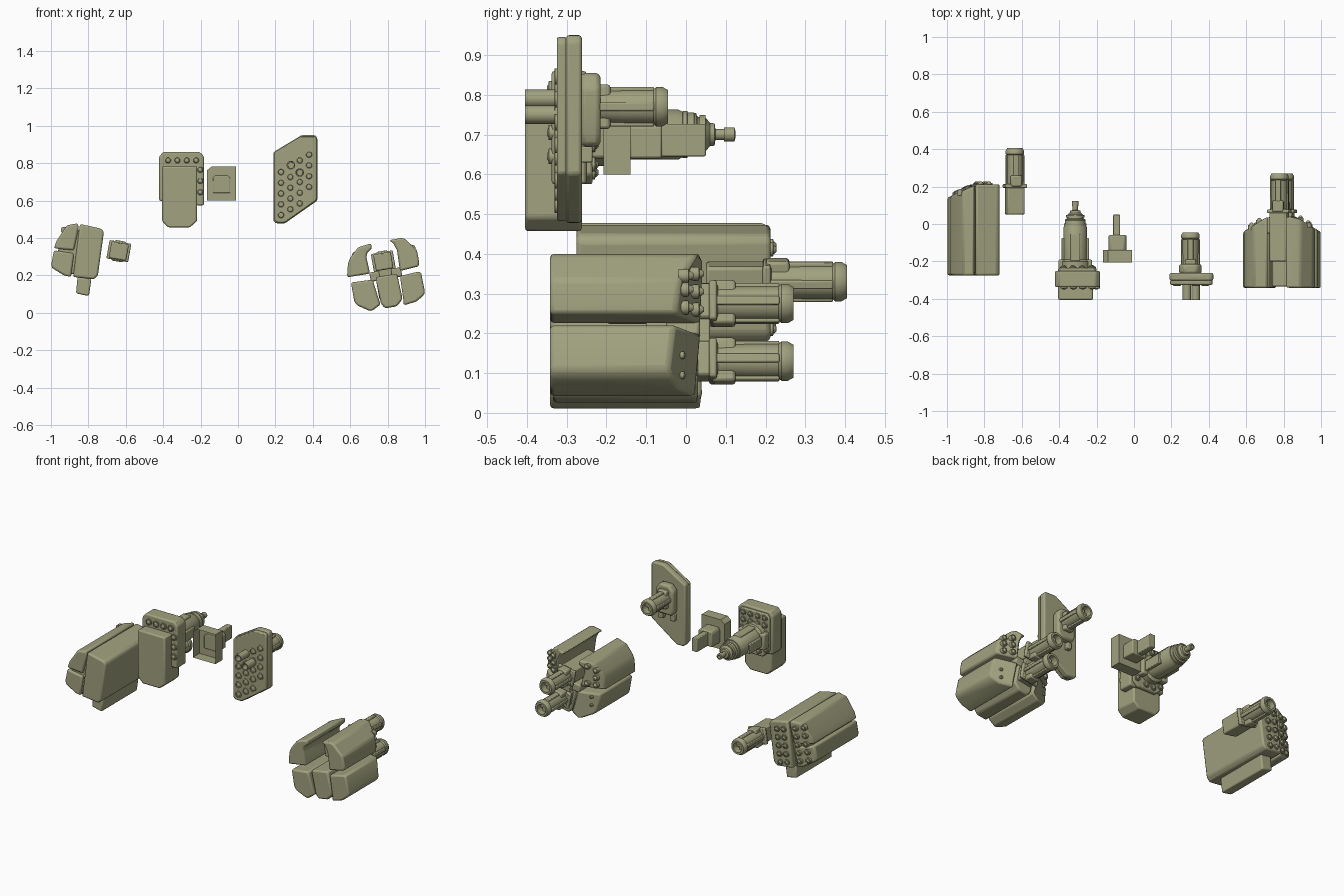
import bpy, bmesh, math

if "Cube" in bpy.data.objects:
    bpy.data.objects.remove(bpy.data.objects["Cube"])

olive = bpy.data.materials.new("olive_drab")
olive.diffuse_color = (0.36, 0.36, 0.215, 1)
olive.use_nodes = True
olive.node_tree.nodes["Principled BSDF"].inputs["Base Color"].default_value = olive.diffuse_color


def finish(name, bm, bevel=0.0, segments=2):
    bmesh.ops.recalc_face_normals(bm, faces=bm.faces[:])
    me = bpy.data.meshes.new(name)
    bm.to_mesh(me)
    bm.free()
    me.materials.append(olive)
    ob = bpy.data.objects.new(name, me)
    bpy.context.collection.objects.link(ob)
    bpy.ops.object.select_all(action='DESELECT')
    ob.select_set(True)
    bpy.context.view_layer.objects.active = ob
    if bevel:
        m = ob.modifiers.new("edge_bevel", 'BEVEL')
        m.width, m.segments, m.limit_method = bevel, segments, 'ANGLE'
        m.angle_limit = math.radians(25)
    bpy.ops.object.shade_smooth_by_angle(angle=math.radians(32))
    return ob


def prism(name, pts, y0, y1, bevel=0.006, open_front=False):
    """Extrude an xz outline along y; y1 may be a function of x."""
    bm = bmesh.new()
    back = y1 if callable(y1) else (lambda x: y1)
    a = [bm.verts.new((x, y0, z)) for x, z in pts]
    b = [bm.verts.new((x, back(x), z)) for x, z in pts]
    if not open_front:
        bm.faces.new(a)
    bm.faces.new(b)
    n = len(pts)
    for i in range(n):
        j = (i + 1) % n
        bm.faces.new((a[i], a[j], b[j], b[i]))
    return finish(name, bm, bevel)


def box(name, cx, cz, w, h, y0, y1, tilt=0, bevel=0.004):
    c, s = math.cos(math.radians(tilt)), math.sin(math.radians(tilt))
    corners = [(-w / 2, -h / 2), (w / 2, -h / 2), (w / 2, h / 2), (-w / 2, h / 2)]
    return prism(name, [(cx + u * c - v * s, cz + u * s + v * c) for u, v in corners], y0, y1, bevel)


def spin(bm, cx, cz, profile, n):
    """Revolve (radius, y) pairs about an axis along y."""
    rings = []
    for r, y in profile:
        rings.append([bm.verts.new((cx + r * math.cos(2 * math.pi * (i + .5) / n), y,
                                    cz + r * math.sin(2 * math.pi * (i + .5) / n))) for i in range(n)])
    for p, q in zip(rings, rings[1:]):
        for i in range(n):
            j = (i + 1) % n
            bm.faces.new((p[i], p[j], q[j], q[i]))
    bm.faces.new(rings[0])
    bm.faces.new(rings[-1])


def lathe(name, cx, cz, profile, n=20):
    bm = bmesh.new()
    spin(bm, cx, cz, profile, n)
    return finish(name, bm)


def rockets(name, spots, direction, r=0.02, height=0.014):
    """Round rocket tips with a rim, at (x, y, z) spots."""
    bm = bmesh.new()
    prof = [(r, -.02), (r, .005), (r * .75, .006), (r * .72, 0), (r * .62, height * .6), (r * .3, height)]
    for x, y, z in spots:
        spin(bm, x, z, [(q, y + direction * h) for q, h in prof], 12)
    return finish(name, bm)


def barrel(name, cx, cz, y0, end, tilt):
    """Cannon barrel with hollow muzzle, receiver, collar and fins."""
    lathe(name + "_tube", cx, cz, [(.04, y0), (.044, end - .1), (.044, end - .037), (.05, end - .03),
                                   (.05, end - .014), (.042, end), (.03, end), (.028, end - .06)], 20)
    box(name + "_receiver", cx, cz, .094, .09, y0, end - .19, tilt, .008)
    box(name + "_collar", cx, cz, .118, .1, end - .212, end - .192, tilt, .006)
    box(name + "_top_rail", cx, cz, .03, .1, end - .2, end - .035, tilt)
    box(name + "_side_rail", cx, cz, .1, .022, end - .2, end - .035, tilt)
    box(name + "_fin", cx, cz, .06, .112, end - .205, end - .145, tilt, .008)


# Left rocket pod
left_back = lambda x: .212 - .45 * max(0, -.84 - x)
prism("left_pod_upper", [(-.984, .345), (-.97, .385), (-.914, .468), (-.856, .479), (-.852, .455), (-.877, .334)],
      -.275, left_back, .01)
prism("left_pod_lower", [(-.984, .334), (-.877, .318), (-.893, .192), (-.93, .2), (-.995, .24), (-.998, .26)],
      -.275, left_back, .01)
prism("left_pod_main", [(-.845, .475), (-.73, .45), (-.717, .432), (-.749, .2), (-.77, .179), (-.882, .192)],
      -.275, .212, .01)
prism("left_pod_core", [(-.96, .345), (-.89, .45), (-.76, .43), (-.79, .2), (-.9, .21), (-.97, .25)],
      -.262, lambda x: left_back(x) - .01)
prism("left_pod_keel", [(-.858, .19), (-.784, .18), (-.797, .09), (-.866, .104)], -.2, .15, .008)
spots = []
for row in range(5):
    z = .425 - row * .05
    for u in (-.085, -.04, .025, .07):
        x = -.845 + u - row * .006
        spots.append((x, left_back(x) + .002, z - u * .2))
rockets("left_pod_rockets", spots, 1, .018)

# Left side cannon
barrel("left_cannon", -.637, .33, .05, .405, -10)

# Centre-left turret: shield, rocket plate and stepped cannon
prism("turret_shield", [(-.406, .783), (-.219, .783), (-.219, .491), (-.257, .457), (-.374, .457), (-.406, .491)],
      -.405, -.262, .008)
prism("turret_plate", [(-.422, .6), (-.422, .835), (-.4, .86), (-.205, .86), (-.182, .837), (-.182, .575), (-.215, .575)],
      -.338, -.25, .008)
prism("turret_plate_back", [(-.405, .62), (-.405, .825), (-.385, .845), (-.215, .845), (-.2, .825), (-.2, .6), (-.23, .575), (-.36, .575)],
      -.26, -.235, .006)
rockets("turret_front_rockets", [(-.374 + i * .05, -.34, .815) for i in range(4)]
        + [(-.202, -.34, .765 - i * .06) for i in range(3)], -1, .02, .01)
rockets("turret_back_rockets", [(-.376 + i * .049, -.234, z) for i in range(4) for z in (.82, .775)]
        + [(x, -.234, .725 - i * .05) for i in range(3) for x in (-.385, -.222)]
        + [(-.335, -.234, .605), (-.285, -.234, .605)], 1, .019)
lathe("turret_cannon", -.314, .70, [(.08, -.25), (.08, -.2), (.064, -.19), (.064, -.02), (.056, -.005), (.056, .02),
                                   (.045, .03), (.042, .05), (.03, .06), (.028, .072), (.014, .074), (.014, .095),
                                   (.018, .096), (.018, .122), (.01, .124), (.009, .1)], 20)
for i in range(3):
    lathe("turret_cannon_rib", -.314, .70, [(.05, -.01 + i * .022), (.06 - i * .005, -.008 + i * .022),
                                           (.06 - i * .005, .003 + i * .022), (.05, .005 + i * .022)], 20)
for side in (-1, 1):
    box("turret_strut", -.314 + side * .062, .69, .022, .06, -.24, -.075)
    box("turret_foot", -.314 + side * .07, .69, .04, .1, -.24, -.19, 0, .008)
box("turret_top_rail", -.314, .745, .05, .05, -.24, -.05, 0, .006)

# Small open-fronted bracket with block and stem
prism("bracket_box", [(-.166, .6), (-.166, .762), (-.14, .783), (-.01, .783), (-.01, .6)], -.207, -.14, 0, True)
prism("bracket_block", [(-.136, .64), (-.136, .72), (-.126, .735), (-.052, .735), (-.04, .72), (-.04, .64)], -.142, -.06)
box("bracket_stem", -.093, .686, .036, .082, -.062, .05)

# Right slab launcher
slab = [(.19, .86), (.34, .95), (.412, .95), (.424, .935), (.424, .6), (.25, .478), (.205, .478), (.19, .49)]
prism("launcher_front", [(.305 + (x - .305) * .97, .715 + (z - .715) * .98) for x, z in slab], -.325, -.3, .006)
prism("launcher_back", slab, -.302, -.262, .008)
spots = [(.23 + c * .05, -.325, .75 + c * .031 - r * .0575 + .003) for c in range(4) for r in range(5)
         if not (c == 3 and r == 4)]
rockets("launcher_rockets", spots, -1, .021, .004)
for x, z in ((.283, .79), (.33, .75)):
    lathe("launcher_tube", x, z, [(.023, -.31), (.023, -.405), (.017, -.405), (.016, -.36)], 14)
prism("launcher_mount", [(.25, .67), (.24, .7), (.24, .82), (.27, .855), (.335, .855), (.362, .82), (.362, .7), (.35, .67)],
      -.265, -.215, .012)
for x in (.262, .34):
    box("launcher_bolt", x, .65, .03, .04, -.265, -.235)
barrel("launcher_cannon", .302, .77, -.25, -.045, 0)

# Right four-block pod around twin cannons
right_back = lambda x: .04 - .62 * max(0, abs(x - .79) - .075)
pods = {
    "upper_left": [(.583, .19), (.588, .265), (.6, .295), (.642, .35), (.711, .372), (.717, .345), (.692, .322), (.686, .3), (.706, .21)],
    "upper_right": [(.807, .388), (.83, .373), (.85, .335), (.866, .224), (.968, .249), (.968, .275), (.957, .335), (.893, .396), (.87, .4)],
    "lower_left": [(.604, .162), (.722, .178), (.728, .15), (.762, .045), (.717, .01), (.7, .012), (.636, .04), (.622, .06)],
    "lower_right": [(.866, .197), (.972, .222), (.98, .21), (1.0, .11), (.99, .09), (.952, .06), (.886, .04), (.884, .07)],
}
for key, pts in pods.items():
    prism("right_pod_" + key, pts, -.342, right_back, .01)
prism("right_pod_centre", [(.735, .19), (.85, .21), (.88, .075), (.85, .035), (.786, .024), (.764, .05)],
      -.335, .03, .01)
spots = [(x, right_back(x) + .003, z) for x, zs in
         ((.628, (.22, .265, .31)), (.67, (.23, .335)), (.89, (.26, .305, .35)), (.932, (.265, .31, .345))) for z in zs]
rockets("right_pod_rockets", spots, 1, .018, .018)
rockets("right_pod_bolts", [(x, right_back(x), z) for x in (.65, .945) for z in (.095, .145)], 1, .01, .008)
for name, x, z, y0 in (("upper_cannon", .777, .275, -.2), ("lower_cannon", .806, .13, 0)):
    barrel(name, x, z, y0, .27, 10)
box("cannon_link", .79, .2, .07, .08, -.1, .06, 10)
box("cannon_mount", .79, .205, .17, .05, -.05, .035, 10, .008)
